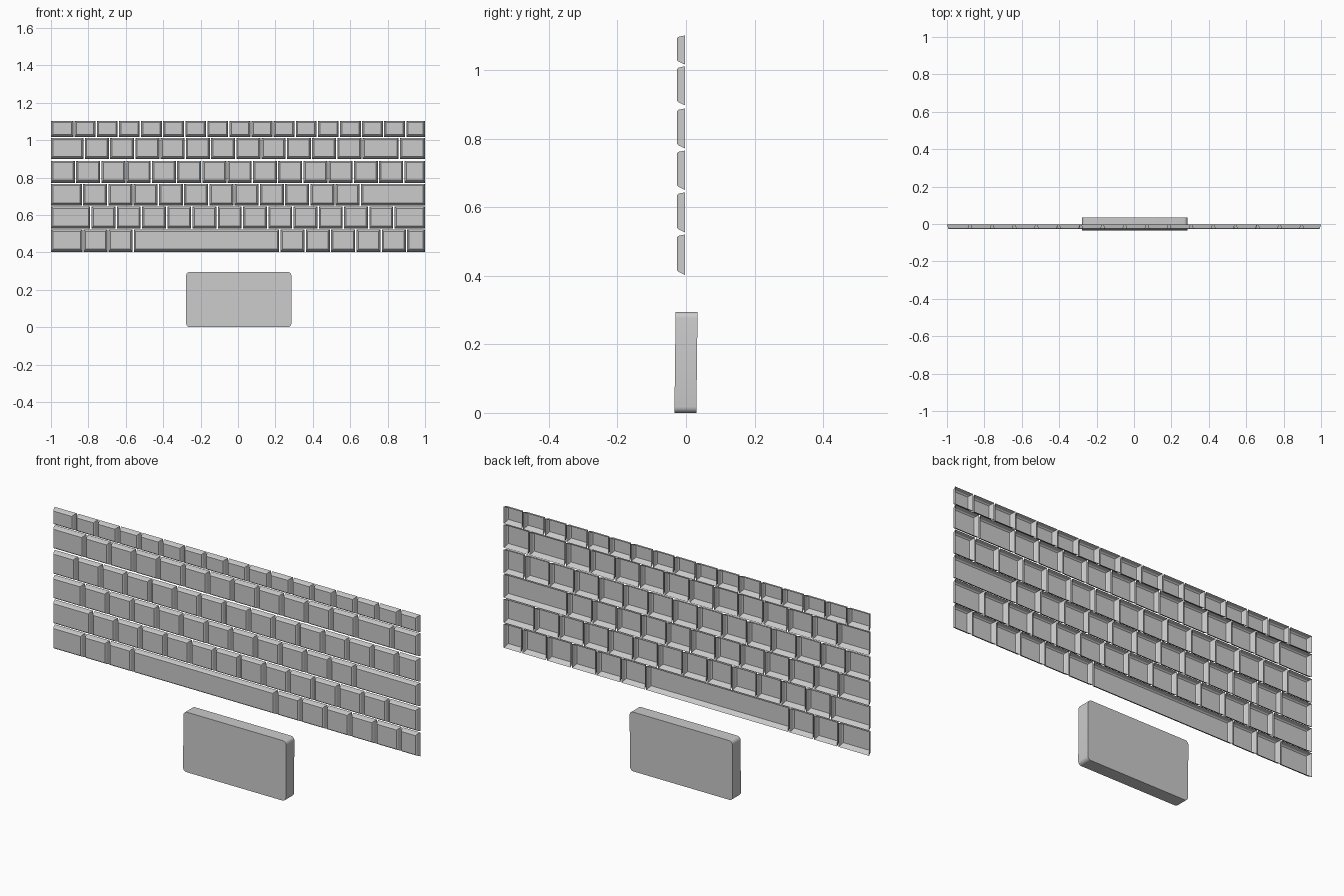
import bpy, bmesh

if "Cube" in bpy.data.objects:
    bpy.data.objects.remove(bpy.data.objects["Cube"])

GAP = 0.007          # space between neighbouring keys
Y_BACK, Y_MID, Y_FRONT = -0.003, -0.022, -0.027


def finish(bm, name, angle=0.5):
    mesh = bpy.data.meshes.new(name)
    bm.to_mesh(mesh)
    bm.free()
    obj = bpy.data.objects.new(name, mesh)
    bpy.context.collection.objects.link(obj)
    bpy.ops.object.select_all(action='DESELECT')
    obj.select_set(True)
    bpy.context.view_layer.objects.active = obj
    bpy.ops.object.shade_smooth_by_angle(angle=angle)
    return obj


def add_key(bm, x0, x1, z0, z1):
    # Hollow keycap, open at the back: rim, shoulder and front loops
    loops = []
    for y, side, top, bottom in ((Y_BACK, 0, 0, 0),
                                 (Y_MID, 0.006, 0.004, 0.009),
                                 (Y_FRONT, 0.010, 0.009, 0.014)):
        a, b, c, d = x0 + side, x1 - side, z0 + bottom, z1 - top
        loops.append([bm.verts.new((x, y, z))
                      for x, z in ((a, c), (b, c), (b, d), (a, d))])
    for l, m in zip(loops, loops[1:]):
        for i in range(4):
            j = (i + 1) % 4
            bm.faces.new((l[i], l[j], m[j], m[i]))
    bm.faces.new(loops[-1])


def steps(start, pitch, count):
    return [start + pitch * i for i in range(count)]


# Rows: name, bottom, top, left edge of every key
rows = [
    ("function_row", 1.017, 1.102, [-1] + steps(-0.873, 0.1182, 16)),
    ("number_row", 0.898, 1.012,
     [-1] + steps(-0.819, 0.1350, 12) + [0.866]),
    ("upper_letter_row", 0.772, 0.889, steps(-1, 0.1350, 15)),
    ("home_row", 0.651, 0.766, [-1] + steps(-0.828, 0.1350, 12)),
    ("lower_letter_row", 0.527, 0.644, [-1] + steps(-0.783, 0.1350, 13)),
    ("space_bar_row", 0.403, 0.521,
     [-1, -0.825, -0.692, -0.557] + steps(0.227, 0.1355, 6)),
]

for name, z0, z1, starts in rows:
    bm = bmesh.new()
    for x0, x1 in zip(starts, starts[1:] + [1 + GAP]):
        add_key(bm, x0, x1 - GAP, z0, z1)
    finish(bm, name, 0.3)

# Trackpad: slab with rounded corners, leaning back very slightly
bm = bmesh.new()
bmesh.ops.create_cube(bm, size=1)
for v in bm.verts:
    v.co.x = v.co.x * 0.562 + 0.004
    v.co.y *= 0.064
    v.co.z = (v.co.z + 0.5) * 0.295
corners = [e for e in bm.edges
           if abs(e.verts[0].co.y - e.verts[1].co.y) > 0.01]
bmesh.ops.bevel(bm, geom=corners, offset=0.018, segments=5,
                profile=0.5, affect='EDGES')
for v in bm.verts:
    v.co.y += (v.co.z - 0.1475) * 0.012
finish(bm, "trackpad")
